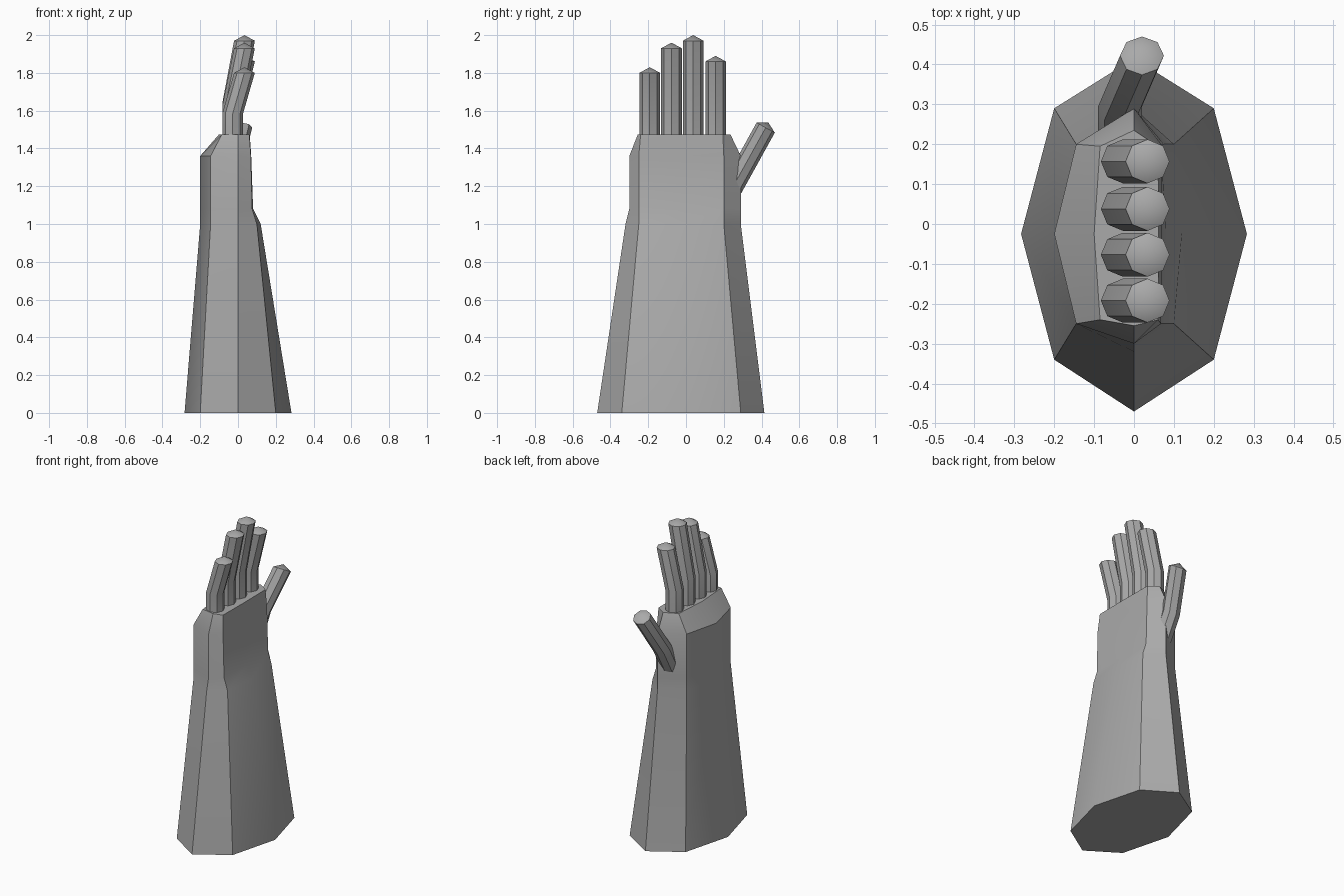
import bpy
import bmesh
from math import cos, sin, pi, radians
from mathutils import Matrix, Vector

cube = bpy.data.objects.get("Cube")
if cube:
    bpy.data.objects.remove(cube, do_unlink=True)

grey = bpy.data.materials.new("plain grey")
grey.use_nodes = True
colour = (0.4, 0.4, 0.4, 1)
grey.diffuse_color = colour
grey.node_tree.nodes["Principled BSDF"].inputs["Base Color"].default_value = colour


def loft(name, rings, tip=None, matrix=Matrix()):
    """Skin a stack of rings, closed by flat caps or a pointed tip."""
    bm = bmesh.new()
    loops = [[bm.verts.new(matrix @ Vector(p)) for p in ring] for ring in rings]
    n = len(loops[0])
    for low, high in zip(loops, loops[1:]):
        for i in range(n):
            j = (i + 1) % n
            bm.faces.new((low[i], low[j], high[j], high[i]))
    bm.faces.new(loops[0][::-1])
    if tip:
        apex = bm.verts.new(matrix @ Vector(tip))
        for i in range(n):
            bm.faces.new((loops[-1][i], loops[-1][(i + 1) % n], apex))
    else:
        bm.faces.new(loops[-1])
    bmesh.ops.recalc_face_normals(bm, faces=bm.faces)
    mesh = bpy.data.meshes.new(name)
    bm.to_mesh(mesh)
    bm.free()
    mesh.materials.append(grey)
    obj = bpy.data.objects.new(name, mesh)
    bpy.context.collection.objects.link(obj)
    bpy.ops.object.select_all(action="DESELECT")
    obj.select_set(True)
    bpy.context.view_layer.objects.active = obj
    bpy.ops.object.shade_smooth_by_angle(angle=radians(30))
    return obj


def arm_ring(z, front, front_side, back_side, back, palm, palm_mid, rear, rear_mid):
    """Eight-sided section: palm is +x, back of the hand is -x."""
    mid = -0.025
    return [(0, front, z), (palm, front_side, z), (palm_mid, mid, z),
            (palm, back_side, z), (0, back, z), (-rear, back_side, z),
            (-rear_mid, mid, z), (-rear, front_side, z)]


# Forearm and palm
loft("forearm_and_palm", [
    arm_ring(0.0, -0.47, -0.34, 0.29, 0.415, 0.2, 0.283, 0.2, 0.283),
    arm_ring(1.0, -0.32, -0.25, 0.2, 0.29, 0.1, 0.12, 0.145, 0.2),
    arm_ring(1.08, -0.3, -0.25, 0.2, 0.29, 0.075, 0.08, 0.145, 0.2),
    arm_ring(1.36, -0.3, -0.25, 0.2, 0.29, 0.068, 0.07, 0.145, 0.2),
    arm_ring(1.475, -0.255, -0.24, 0.195, 0.235, 0.06, 0.062, 0.085, 0.1),
])


def finger(name, length, matrix, radius=0.055, lean=0.062):
    """Bent eight-sided finger with a low pointed tip."""
    def ring(x, z):
        return [(x + radius * cos(i * pi / 4), radius * sin(i * pi / 4), z)
                for i in range(8)]
    rim = length - 0.03
    loft(name, [ring(0, -0.03), ring(0, length * 0.32), ring(lean, rim)],
         (lean, 0, length), matrix)


# Four fingers
for name, y, top in (("little_finger", -0.192, 1.83), ("ring_finger", -0.077, 1.96),
                     ("middle_finger", 0.038, 2.0), ("index_finger", 0.157, 1.89)):
    finger(name, top - 1.47, Matrix.Translation((-0.028, y, 1.47)))

# Thumb, tilted away from the palm
finger("thumb", 0.43, Matrix.Translation((-0.035, 0.228, 1.16))
       @ Matrix.Rotation(radians(-29), 4, "X"), lean=0.055)
